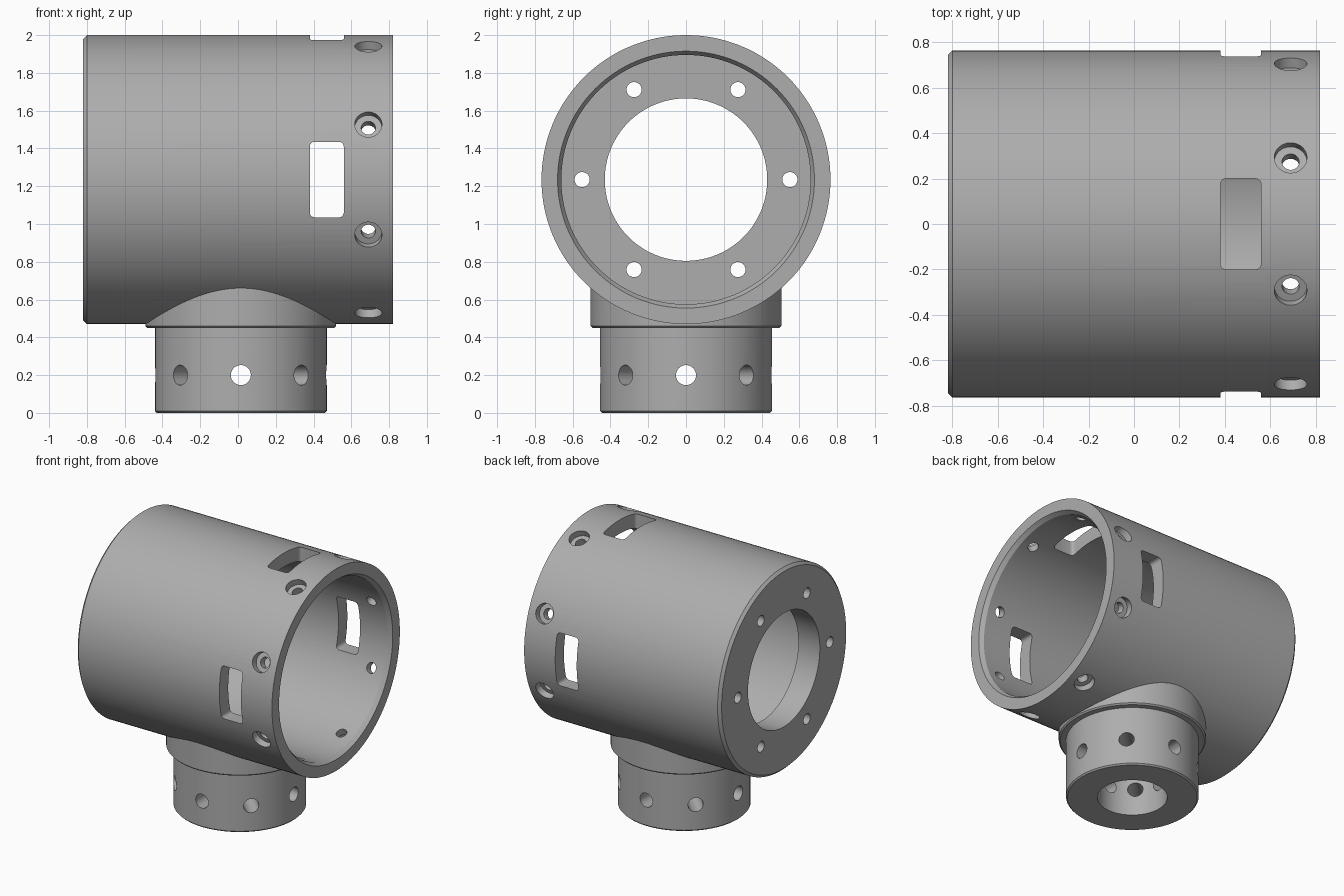
import bpy, bmesh, math
from mathutils import Matrix, Vector

if "Cube" in bpy.data.objects:
    bpy.data.objects.remove(bpy.data.objects["Cube"], do_unlink=True)

AXIS_Z = 1.235      # height of the barrel axis
NECK_X = 0.015      # neck axis offset
grey = bpy.data.materials.new("plain grey")
grey.use_nodes = True
grey.diffuse_color = (0.42, 0.42, 0.42, 1)
grey.node_tree.nodes["Principled BSDF"].inputs["Base Color"].default_value = (0.42, 0.42, 0.42, 1)


def lathe(bm, profile, matrix, segments):
    """Closed solid of revolution from (radius, height) points."""
    rings = []
    for r, h in profile:
        rings.append([bm.verts.new(matrix @ Vector((r * math.cos(a), r * math.sin(a), h)))
                      for a in (math.tau * i / segments for i in range(segments))])
    for low, high in zip(rings, rings[1:]):
        for i in range(segments):
            j = (i + 1) % segments
            bm.faces.new((low[i], low[j], high[j], high[i]))
    bm.faces.new(rings[0][::-1])
    bm.faces.new(rings[-1])


def finish(bm, name):
    bmesh.ops.recalc_face_normals(bm, faces=bm.faces)
    mesh = bpy.data.meshes.new(name)
    bm.to_mesh(mesh)
    bm.free()
    obj = bpy.data.objects.new(name, mesh)
    bpy.context.collection.objects.link(obj)
    mesh.materials.append(grey)
    return obj


def combine(target, other, operation):
    """Apply an exact boolean and drop the helper."""
    mod = target.modifiers.new("cut", 'BOOLEAN')
    mod.operation, mod.solver, mod.object = operation, 'EXACT', other
    bpy.context.view_layer.objects.active = target
    bpy.ops.object.modifier_apply(modifier=mod.name)
    bpy.data.objects.remove(other, do_unlink=True)


along_x = Matrix.Translation((0, 0, AXIS_Z)) @ Matrix.Rotation(math.pi / 2, 4, 'Y')
neck_axis = Matrix.Translation((NECK_X, 0, 0))


def around_barrel(x, angle):
    """Frame at the barrel axis whose z points outward."""
    return Matrix.Translation((x, 0, AXIS_Z)) @ Matrix.Rotation(angle, 4, 'X')


# Barrel outside, chamfered at the flanged end
bm = bmesh.new()
lathe(bm, [(0.745, -0.82), (0.765, -0.80), (0.765, 0.82)], along_x, 128)
housing = finish(bm, "barrel_housing")

# Neck with collar
bm = bmesh.new()
lathe(bm, [(0.445, 0), (0.455, 0.01), (0.455, 0.45), (0.495, 0.45), (0.505, 0.46), (0.505, 0.9)],
      neck_axis, 96)
combine(housing, finish(bm, "neck"), 'UNION')

# Barrel bore with a flange opening and a chamfered mouth
bm = bmesh.new()
lathe(bm, [(0.43, -1), (0.43, -0.64), (0.66, -0.64), (0.66, 0.79), (0.68, 0.82), (0.68, 1)],
      along_x, 128)
combine(housing, finish(bm, "barrel_bore"), 'DIFFERENCE')

# Blind bore in the neck
bm = bmesh.new()
lathe(bm, [(0.24, -0.1), (0.24, 0.42)], neck_axis, 64)
combine(housing, finish(bm, "neck_bore"), 'DIFFERENCE')

# Flange screw holes, counterbored mouth screws and neck pin holes
bm = bmesh.new()
for i in range(6):
    a = math.tau * i / 6
    place = along_x @ Matrix.Translation((0.55 * math.sin(a), 0.55 * math.cos(a), 0))
    lathe(bm, [(0.04, -0.9), (0.04, -0.6)], place, 32)
for i in range(8):
    a = math.tau * i / 8
    lathe(bm, [(0.038, 0.55), (0.038, 0.715), (0.072, 0.715), (0.072, 0.85)],
          around_barrel(0.69, a + math.pi / 8), 32)
    out = Matrix.Translation((NECK_X, 0, 0.2)) @ Matrix.Rotation(a, 4, 'Z') @ Matrix.Rotation(math.pi / 2, 4, 'Y')
    lathe(bm, [(0.053, 0.19), (0.053, 0.6)], out, 32)
combine(housing, finish(bm, "round_holes"), 'DIFFERENCE')

# Rounded slots on the top, front and back
bm = bmesh.new()
for angle in (0, math.pi / 2, -math.pi / 2):
    frame = around_barrel(0.47, angle)
    outline = []
    for k, (sx, sy) in enumerate(((1, 1), (-1, 1), (-1, -1), (1, -1))):
        for step in range(5):
            a = math.pi / 2 * (k + step / 4)
            outline.append((sx * 0.065 + 0.025 * math.cos(a), sy * 0.175 + 0.025 * math.sin(a)))
    low, high = ([bm.verts.new(frame @ Vector((x, y, h))) for x, y in outline] for h in (0.5, 0.9))
    n = len(outline)
    for i in range(n):
        bm.faces.new((low[i], low[(i + 1) % n], high[(i + 1) % n], high[i]))
    bm.faces.new(low[::-1])
    bm.faces.new(high)
combine(housing, finish(bm, "slots"), 'DIFFERENCE')

# Smooth curves, crisp edges
bpy.ops.object.select_all(action='DESELECT')
housing.select_set(True)
bpy.context.view_layer.objects.active = housing
bpy.ops.object.shade_smooth_by_angle(angle=math.radians(30))
